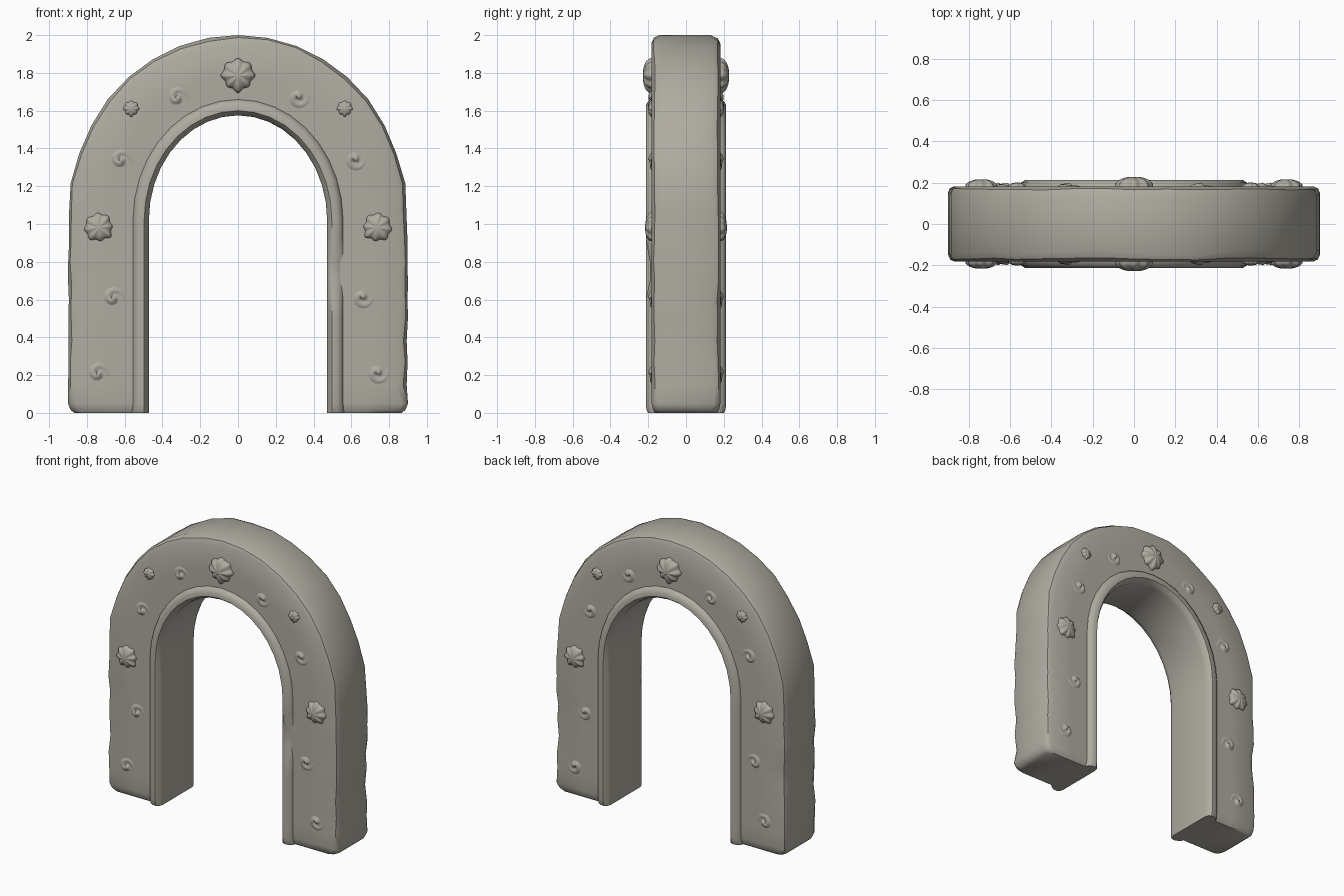
import bpy, bmesh, math, random

if "Cube" in bpy.data.objects:
    bpy.data.objects.remove(bpy.data.objects["Cube"])

random.seed(7)
stone = bpy.data.materials.new("weathered stone")
stone.diffuse_color = (0.43, 0.41, 0.355, 1)
stone.use_nodes = True
stone.node_tree.nodes["Principled BSDF"].inputs["Base Color"].default_value = stone.diffuse_color


def finish(bm, name, angle=40):
    bmesh.ops.recalc_face_normals(bm, faces=bm.faces)
    mesh = bpy.data.meshes.new(name)
    bm.to_mesh(mesh)
    bm.free()
    mesh.materials.append(stone)
    ob = bpy.data.objects.new(name, mesh)
    bpy.context.collection.objects.link(ob)
    bpy.ops.object.select_all(action='DESELECT')
    ob.select_set(True)
    bpy.context.view_layer.objects.active = ob
    bpy.ops.object.shade_smooth_by_angle(angle=math.radians(angle))
    return ob


# Stations along the arch: matching points on the inner and outer outlines
LEG = [0, 0.015, 0.05, 0.15, 0.27, 0.38, 0.5, 0.6, 0.7, 0.8, 0.92]
ARC = 18
stations = [((-0.472, z), (-0.9, z)) for z in LEG]
for i in range(ARC + 1):
    a = math.pi * (1 - i / ARC)
    c, s = math.cos(a), math.sin(a)
    stations.append(((0.472 * c, 1.02 + 0.555 * s), (0.9 * c, 1.05 + 0.95 * s)))
stations += [((0.472, z), (0.9, z)) for z in reversed(LEG)]


def sweep(name, section):
    """Sweep a ring of (x, y, z) points given by section(index, inner, outer)."""
    bm = bmesh.new()
    rings = [[bm.verts.new(p) for p in section(k, i, o)]
             for k, (i, o) in enumerate(stations)]
    n = len(rings[0])
    for r, q in zip(rings, rings[1:]):
        for j in range(n):
            bm.faces.new((r[j], r[(j + 1) % n], q[(j + 1) % n], q[j]))
    bm.faces.new(rings[0])
    bm.faces.new(rings[-1])
    return finish(bm, name)


def along(i, o, d):
    """Point a distance d from the inner outline towards the outer one."""
    w = math.dist(i, o)
    return i[0] + (o[0] - i[0]) * d / w, i[1] + (o[1] - i[1]) * d / w


def body_section(k, i, o):
    # Worn outer edges: a chamfer of varying size on each side
    w = math.dist(i, o)
    end = min(k, len(stations) - 1 - k)
    shrink = (0.035, 0.014, 0.0)[min(end, 2)]
    w -= shrink
    if 2 < end < len(LEG) + 4:
        w -= random.uniform(0, 0.008)
    half = []
    for side in (-1, 1):
        c = random.uniform(0.6, 1.35)
        y = 0.182 - shrink * 0.5
        half.append([(0.02, side * y), (w * 0.5, side * y), (w - 0.045 * c, side * y),
                     (w - 0.014 * c, side * (y - 0.014 * c)),
                     (w, side * (y - 0.045 * c))])
    pts = half[0] + half[1][::-1]
    out = []
    for d, y in pts:
        x, z = along(i, o, d)
        out.append((x, y, z))
    return out


def trim_section(k, i, o):
    # Raised rounded moulding that lines the opening
    end = min(k, len(stations) - 1 - k)
    s = (0.012, 0.004, 0.0)[min(end, 2)]
    half = [(0, 0.165), (0.008, 0.19), (0.025, 0.213 - s), (0.055, 0.213 - s),
            (0.075, 0.2 - s), (0.088, 0.175)]
    # Chipped stretch on the front of the right leg
    chip = 0.022 if i[0] > 0 and 0.65 < i[1] < 0.85 else 0
    pts = [(d, -(y - chip if y > 0.195 else y)) for d, y in half]
    pts += [(d, y) for d, y in reversed(half)]
    out = []
    for d, y in pts:
        x, z = along(i, o, d)
        out.append((x, y, z))
    return out


sweep("arch_body", body_section)
sweep("inner_trim", trim_section)


def relief(name, x, z, outline, height, turn=0, rings=7, seg=48):
    """Round ornament from a polar grid, on the front and the back faces."""
    for side, label in ((-1, "front"), (1, "back")):
        bm = bmesh.new()
        grid = []
        for r in range(1, rings + 1):
            s = r / rings
            row = []
            for t in range(seg):
                a = 2 * math.pi * t / seg
                rad = s * outline(a)
                row.append(bm.verts.new((x + rad * math.cos(a + turn),
                                         side * (0.178 + height(s, a)),
                                         z + rad * math.sin(a + turn))))
            grid.append(row)
        top = bm.verts.new((x, side * (0.178 + height(0, 0)), z))
        for t in range(seg):
            u = (t + 1) % seg
            bm.faces.new((top, grid[0][t], grid[0][u]))
            for p, q in zip(grid, grid[1:]):
                bm.faces.new((p[t], q[t], q[u], p[u]))
        # Short skirt sunk into the stone
        base = [bm.verts.new((v.co.x, side * 0.16, v.co.z)) for v in grid[-1]]
        for t in range(seg):
            u = (t + 1) % seg
            bm.faces.new((grid[-1][t], base[t], base[u], grid[-1][u]))
        finish(bm, name + "_" + label, 50)


def shell(name, x, z, size, h, turn=0):
    # Scalloped fan with a narrow hinge towards angle -90 degrees
    def outline(a):
        hinge = max(0, -math.sin(a))
        return size * (1 + 0.07 * math.cos(8 * (a - math.pi / 2)) - 0.12 * hinge * abs(math.cos(a)) * 2)

    def height(s, a):
        rib = 1 + 0.09 * s * math.cos(8 * (a - math.pi / 2))
        return h * math.sqrt(max(0, 1 - 0.92 * s * s)) * rib
    relief(name, x, z, outline, height, turn)


def swirl(name, x, z, size, flip):
    # Shallow worn spiral
    def height(s, a):
        wave = 0.5 + 0.5 * math.cos(flip * a - 7 * s)
        return 0.016 * wave * (1 - s * s) + 0.006 * (1 - s) - 0.001 * s
    relief(name, x, z, lambda a: size, height)


shell("keystone_shell", 0, 1.785, 0.086, 0.05)
for sx, label in ((-1, "left"), (1, "right")):
    shell(label + "_leg_shell", sx * 0.735, 0.98, 0.075, 0.038, sx * -0.9)
    shell(label + "_small_shell", sx * 0.565, 1.61, 0.04, 0.022)
    for n, (px, pz) in enumerate(((0.32, 1.67), (0.62, 1.34), (0.66, 0.61), (0.74, 0.21))):
        swirl("%s_swirl_%d" % (label, n + 1), sx * px, pz, 0.068, sx)
